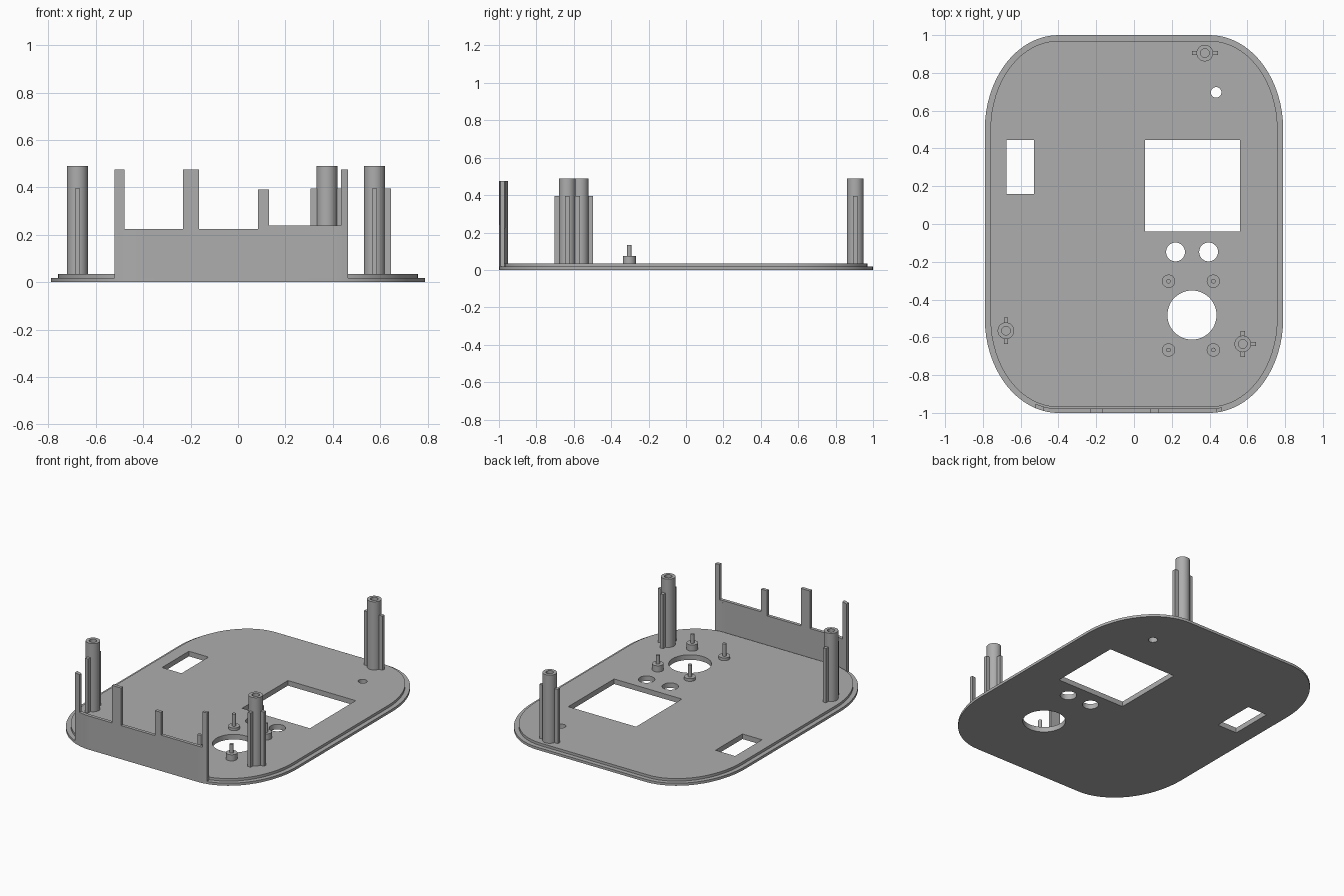
import bpy, bmesh, math

cube = bpy.data.objects.get("Cube")
if cube:
    bpy.data.objects.remove(cube, do_unlink=True)

grey = bpy.data.materials.new("mid_grey")
grey.use_nodes = True
COLOUR = (0.42, 0.42, 0.42, 1)
grey.diffuse_color = COLOUR
grey.node_tree.nodes["Principled BSDF"].inputs["Base Color"].default_value = COLOUR

HALF_X, HALF_Y = 0.79, 1.0        # plate half sizes
RX, RY = 0.39, 0.5                # corner radii
RIM, FLOOR = 0.017, 0.034         # top of lower and upper plate layers


def slab(name, loops, z0, z1):
    """Extrude an outline, with any further loops as holes, from z0 to z1."""
    curve = bpy.data.curves.new(name + "_profile", 'CURVE')
    curve.dimensions = '2D'
    curve.fill_mode = 'BOTH'
    curve.extrude = (z1 - z0) / 2
    for loop in loops:
        spline = curve.splines.new('POLY')
        spline.points.add(len(loop) - 1)
        for point, (x, y) in zip(spline.points, loop):
            point.co = (x, y, 0, 1)
        spline.use_cyclic_u = True
    helper = bpy.data.objects.new(name + "_profile", curve)
    bpy.context.collection.objects.link(helper)
    graph = bpy.context.evaluated_depsgraph_get()
    mesh = bpy.data.meshes.new_from_object(helper.evaluated_get(graph))
    bpy.data.objects.remove(helper, do_unlink=True)
    bpy.data.curves.remove(curve)

    bm = bmesh.new()
    bm.from_mesh(mesh)
    bmesh.ops.remove_doubles(bm, verts=bm.verts, dist=0.00005)
    bmesh.ops.translate(bm, verts=bm.verts, vec=(0, 0, (z0 + z1) / 2))
    bmesh.ops.recalc_face_normals(bm, faces=bm.faces)
    bm.to_mesh(mesh)
    bm.free()
    mesh.name = name
    mesh.materials.clear()
    mesh.materials.append(grey)
    obj = bpy.data.objects.new(name, mesh)
    bpy.context.collection.objects.link(obj)
    bpy.ops.object.select_all(action='DESELECT')
    obj.select_set(True)
    bpy.context.view_layer.objects.active = obj
    bpy.ops.object.shade_smooth_by_angle(angle=math.radians(30))
    return obj


def circle(x, y, r, n=32):
    return [(x + r * math.cos(math.tau * i / n), y + r * math.sin(math.tau * i / n))
            for i in range(n)]


def rect(x0, x1, y0, y1):
    return [(x0, y0), (x1, y0), (x1, y1), (x0, y1)]


def outline(inset, steps=16):
    """Rounded plate outline with elliptical corners."""
    points = []
    for quarter, (sx, sy) in enumerate([(1, 1), (-1, 1), (-1, -1), (1, -1)]):
        for i in range(steps + 1):
            a = math.pi / 2 * (quarter + i / steps)
            points.append((sx * (HALF_X - RX) + (RX - inset) * math.cos(a),
                           sy * (HALF_Y - RY) + (RY - inset) * math.sin(a)))
    return points


def front_y(x, inset):
    """Front edge of the plate at x."""
    t = max(abs(x) - (HALF_X - RX), 0) / (RX - inset)
    return -(HALF_Y - RY) - (RY - inset) * math.sqrt(1 - t * t)


# Base plate: two layers sharing the same openings
openings = [
    rect(0.058, 0.56, -0.04, 0.445),      # display window
    rect(-0.675, -0.53, 0.16, 0.445),     # side window
    circle(0.307, -0.482, 0.13, 48),      # large round hole
    circle(0.22, -0.148, 0.05),
    circle(0.395, -0.148, 0.05),
    circle(0.435, 0.697, 0.028),
]
slab("base_rim", [outline(0)] + openings, 0, RIM)
slab("base_floor", [outline(0.03)] + openings, RIM, FLOOR)


# Front wall following the plate edge, with uprights of different heights
def wall(name, x0, x1, z0, z1):
    n = max(2, round((x1 - x0) / 0.02))
    xs = [x0 + (x1 - x0) * i / n for i in range(n + 1)]
    points = [(x, front_y(x, 0)) for x in xs]
    points += [(x, front_y(x, 0.022)) for x in reversed(xs)]
    slab(name, [points], z0, z1)


WALL_TOP = 0.225
wall("front_wall", -0.522, 0.465, RIM, WALL_TOP)
wall("front_wall_raised_part", 0.13, 0.435, WALL_TOP, 0.24)
wall("right_end_upright", -0.522, -0.48, WALL_TOP, 0.476)
wall("right_upright", -0.233, -0.165, WALL_TOP, 0.476)
wall("short_upright", 0.085, 0.13, WALL_TOP, 0.392)
wall("left_end_upright", 0.435, 0.465, WALL_TOP, 0.476)

# Screw posts: hollow tubes with stiffening ribs
posts = {
    "back_post": (0.375, 0.905, [(1, 0), (-1, 0)]),
    "right_post": (-0.678, -0.565, [(0, 1), (0, -1)]),
    "left_post": (0.576, -0.635, [(1, 0), (0, 1), (0, -1)]),
}
for name, (x, y, ribs) in posts.items():
    slab(name, [circle(x, y, 0.044), circle(x, y, 0.023)], FLOOR, 0.49)
    for i, (dx, dy) in enumerate(ribs):
        # rib runs from inside the tube wall outwards
        ends = [x + dx * 0.035, x + dx * 0.069], [y + dy * 0.035, y + dy * 0.069]
        wx, wy = 0.011 * abs(dy), 0.011 * abs(dx)
        slab(f"{name}_rib_{i + 1}",
             [rect(min(ends[0]) - wx, max(ends[0]) + wx,
                   min(ends[1]) - wy, max(ends[1]) + wy)], FLOOR, 0.396)

# Locating pins on collars around the large hole
for row, y in (("back", -0.303), ("front", -0.667)):
    for side, x, collar_top in (("right", 0.183, 0.052), ("left", 0.42, 0.075)):
        slab(f"{row}_{side}_pin_collar", [circle(x, y, 0.035)], FLOOR, collar_top)
        slab(f"{row}_{side}_pin", [circle(x, y, 0.012, 20)], collar_top, 0.133)
